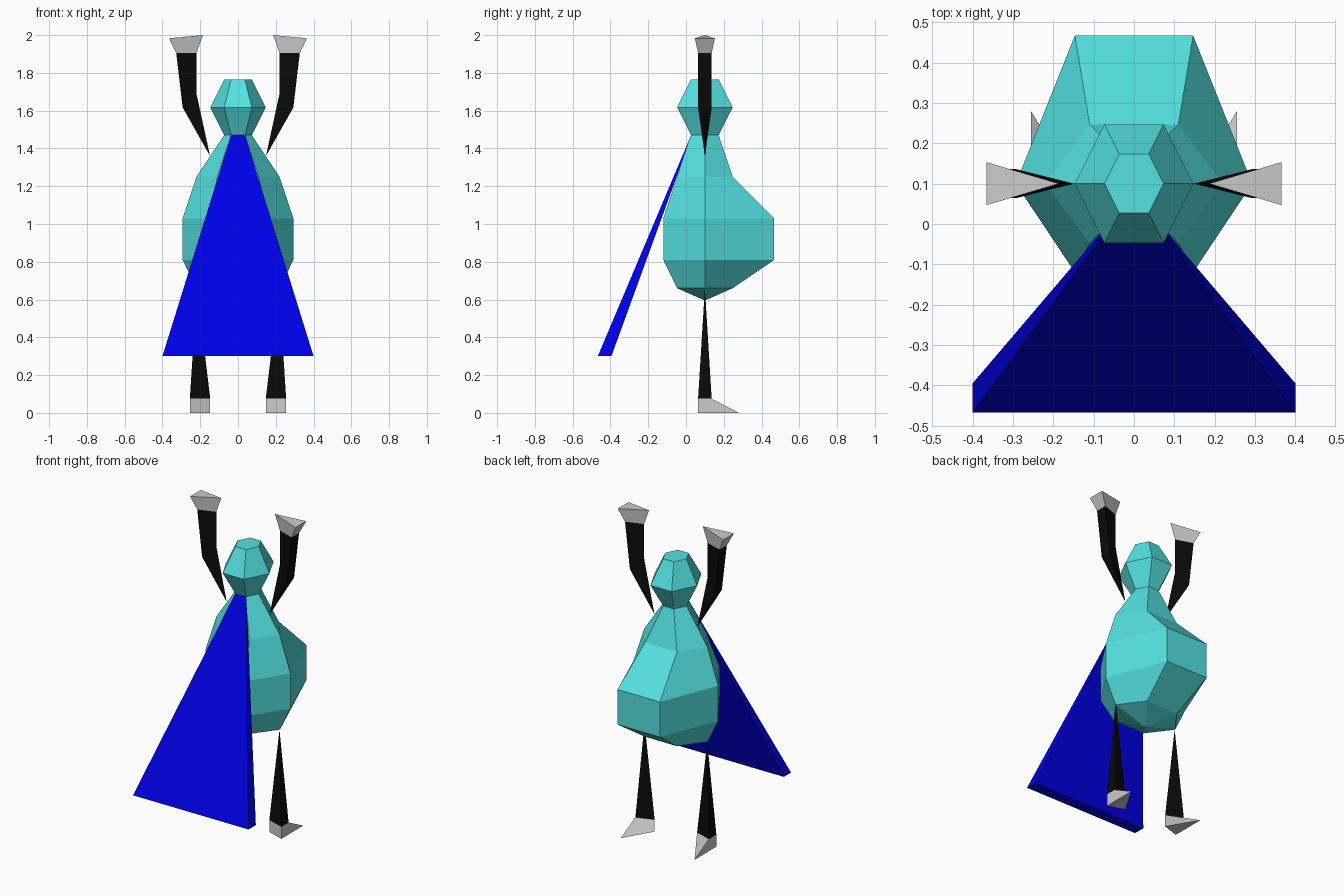
import bpy, bmesh

if "Cube" in bpy.data.objects:
    bpy.data.objects.remove(bpy.data.objects["Cube"])


def material(name, rgb):
    m = bpy.data.materials.new(name)
    m.diffuse_color = (*rgb, 1.0)
    m.use_nodes = True
    m.node_tree.nodes["Principled BSDF"].inputs["Base Color"].default_value = m.diffuse_color
    return m


TEAL = material("teal", (0.09, 0.75, 0.75))
BLUE = material("blue", (0.0, 0.0, 0.8))
BLACK = material("black", (0.003, 0.003, 0.003))
GREY = material("light grey", (0.6, 0.6, 0.6))


def loft(name, rings, mat):
    """Skin a stack of point rings; a one-point ring is a tip."""
    bm = bmesh.new()
    loops = [[bm.verts.new(p) for p in r] for r in rings]
    for a, b in zip(loops, loops[1:]):
        n = max(len(a), len(b))
        for i in range(n):
            j = (i + 1) % n
            if len(a) == 1:
                bm.faces.new((a[0], b[j], b[i]))
            elif len(b) == 1:
                bm.faces.new((a[i], a[j], b[0]))
            else:
                bm.faces.new((a[i], a[j], b[j], b[i]))
    for end in (loops[0], loops[-1]):
        if len(end) > 2:
            bm.faces.new(end)
    bmesh.ops.recalc_face_normals(bm, faces=bm.faces)
    mesh = bpy.data.meshes.new(name)
    bm.to_mesh(mesh)
    bm.free()
    ob = bpy.data.objects.new(name, mesh)
    mesh.materials.append(mat)
    bpy.context.collection.objects.link(ob)
    return ob


CY = 0.1  # centre line of the figure


def hexagon(z, r, front, back):
    h = r / 2
    return [(r, CY, z), (h, CY + back, z), (-h, CY + back, z),
            (-r, CY, z), (-h, CY - front, z), (h, CY - front, z)]


# Body with bulging back, and head
neck = hexagon(1.47, 0.073, 0.073, 0.073)
loft("body", [[(0, CY, 0.595)],
              hexagon(0.66, 0.22, 0.147, 0.147),
              hexagon(0.81, 0.293, 0.22, 0.367),
              hexagon(1.03, 0.293, 0.22, 0.367),
              hexagon(1.25, 0.22, 0.147, 0.147),
              neck], TEAL)
loft("head", [neck,
              hexagon(1.617, 0.147, 0.147, 0.147),
              hexagon(1.765, 0.073, 0.073, 0.073)], TEAL)

# Cape: a thin wedge hanging from the front of the neck
loft("cape", [[(-0.4, -0.467, 0.3), (0.4, -0.467, 0.3), (0.4, -0.395, 0.3), (-0.4, -0.395, 0.3)],
              [(-0.037, 0.027, 1.47), (0.037, 0.027, 1.47), (0.037, 0.031, 1.47), (-0.037, 0.031, 1.47)]], BLUE)

# Three-sided limbs, mirrored left and right
for s, side in ((1, "right"), (-1, "left")):
    def tri(xi, zi, xo, zo, front=0.036, back=0.036):
        return [(s * xi, CY, zi), (s * xo, CY - front, zo), (s * xo, CY + back, zo)]

    wrist = tri(0.22, 1.905, 0.327, 1.905)
    ankle = tri(0.147, 0.075, 0.255, 0.075)
    loft(side + "_arm", [[(s * 0.148, CY, 1.36)], tri(0.22, 1.69, 0.293, 1.617), wrist], BLACK)
    loft(side + "_hand", [wrist, tri(0.186, 2.0, 0.365, 1.983, 0.053, 0.053)], GREY)
    loft(side + "_leg", [ankle, [(s * 0.217, CY, 0.66)]], BLACK)
    loft(side + "_foot", [tri(0.147, 0, 0.255, 0, 0.036, 0.18), ankle], GREY)
